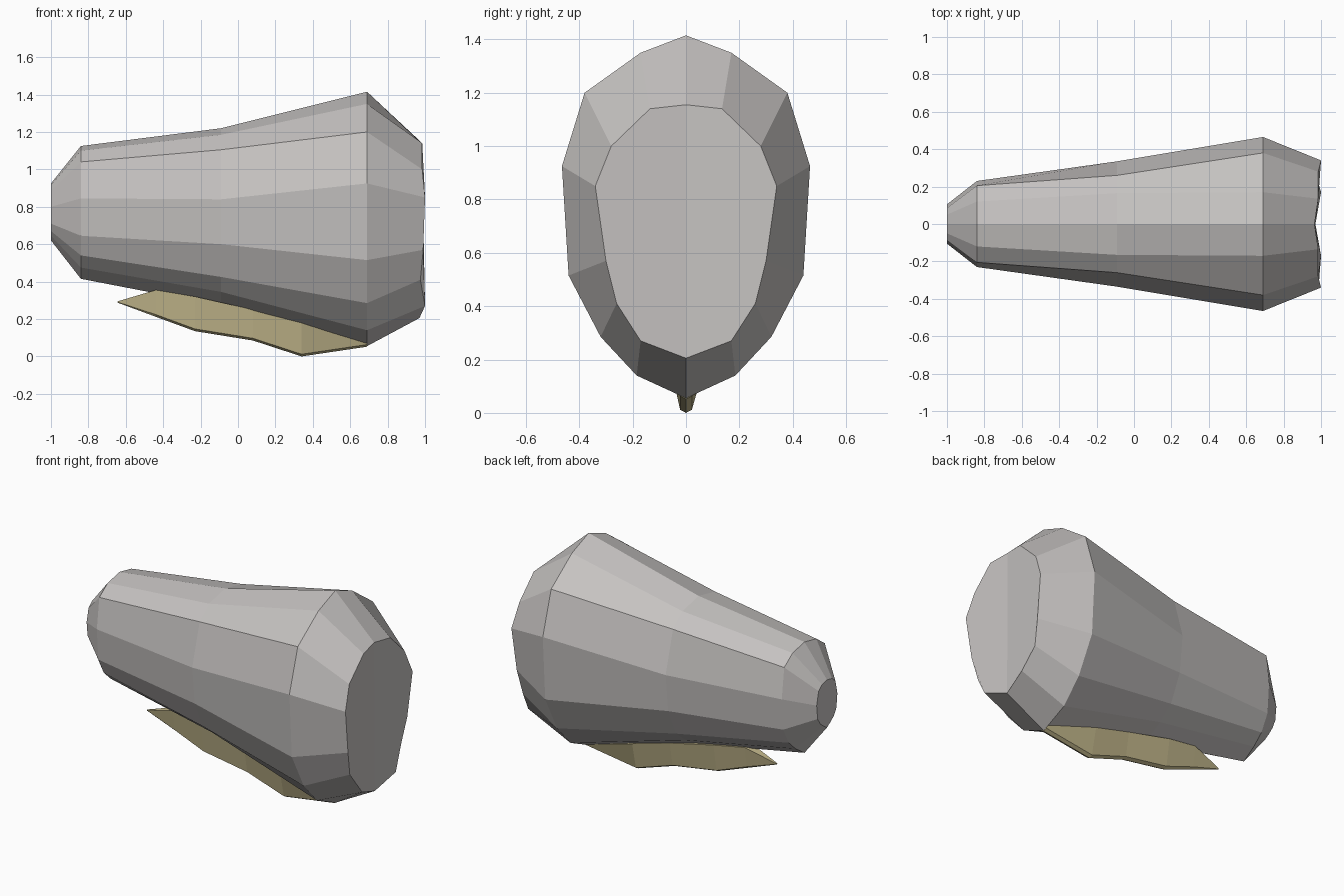
import bpy, bmesh

if "Cube" in bpy.data.objects:
    bpy.data.objects.remove(bpy.data.objects["Cube"])


def material(name, rgb):
    m = bpy.data.materials.new(name)
    m.diffuse_color = (*rgb, 1)
    m.use_nodes = True
    m.node_tree.nodes["Principled BSDF"].inputs["Base Color"].default_value = m.diffuse_color
    return m


def loft(name, rings, mat, split_caps=False):
    """Skin half-profiles (mirrored across y = 0) into a closed flat-shaded solid.
    Each half-profile runs from the centre line, round +y, and back to the centre."""
    bm = bmesh.new()
    loops = []
    for half in rings:
        full = half + [(x, -y, z) for x, y, z in reversed(half) if y > 0]
        loops.append([bm.verts.new(p) for p in full])
    n = len(loops[0])
    for a, b in zip(loops, loops[1:]):
        for i in range(n):
            j = (i + 1) % n
            bm.faces.new((a[i], a[j], b[j], b[i]))
    for loop in (loops[0], loops[-1]):
        if split_caps:  # crease the cap along the centre line
            mid = len(rings[0]) - 1
            bm.faces.new(loop[:mid + 1])
            bm.faces.new(loop[mid:] + loop[:1])
        else:
            bm.faces.new(loop)
    bmesh.ops.recalc_face_normals(bm, faces=bm.faces)
    mesh = bpy.data.meshes.new(name)
    bm.to_mesh(mesh)
    bm.free()
    mesh.materials.append(mat)
    obj = bpy.data.objects.new(name, mesh)
    bpy.context.collection.objects.link(obj)
    return obj


grey = material("warm_grey", (0.56, 0.54, 0.53))
tan = material("tan", (0.56, 0.49, 0.27))

# Hull sections: x, half widths and heights from top to keel
sections = [
    (-1.0, [0, .05, .085, .105, .095, .07, .04, 0],
     [.925, .915, .885, .80, .71, .67, .645, .62]),
    (-.84, [0, .12, .205, .23, .215, .16, .09, 0],
     [1.125, 1.10, 1.04, .845, .645, .54, .475, .415]),
    (-.09, [0, .165, .26, .335, .31, .23, .13, 0],
     [1.22, 1.185, 1.105, .84, .60, .425, .345, .27]),
    (.69, [0, .17, .38, .465, .44, .32, .185, 0],
     [1.415, 1.35, 1.20, .925, .515, .285, .14, .055]),
]
hull = [[(x, y, z) for y, z in zip(ys, zs)] for x, ys, zs in sections]

# Wide end: slightly uneven rim around a creased cap
rim_x = [.965, .985, .985, 1.0, .99, .975, 1.0, .97]
rim_y = [0, .135, .28, .34, .30, .26, .17, 0]
rim_z = [1.155, 1.14, 1.0, .85, .57, .41, .27, .205]
hull.append(list(zip(rim_x, rim_y, rim_z)))
loft("hull", hull, grey, split_caps=True)

# Keel fin: x, bottom height, root height, lower half width, root half width
fin = [
    (-.645, .288, .294, .002, .004),
    (-.44, .212, .355, .014, .035),
    (-.23, .135, .32, .022, .05),
    (.08, .085, .25, .022, .05),
    (.34, .0, .18, .022, .06),
    (.69, .052, .075, .022, .04),
]
loft("keel_fin", [[(x, 0, lo), (x, w, lo + min(.012, (hi - lo) / 2)), (x, r, hi), (x, 0, hi)]
                  for x, lo, hi, w, r in fin], tan)
